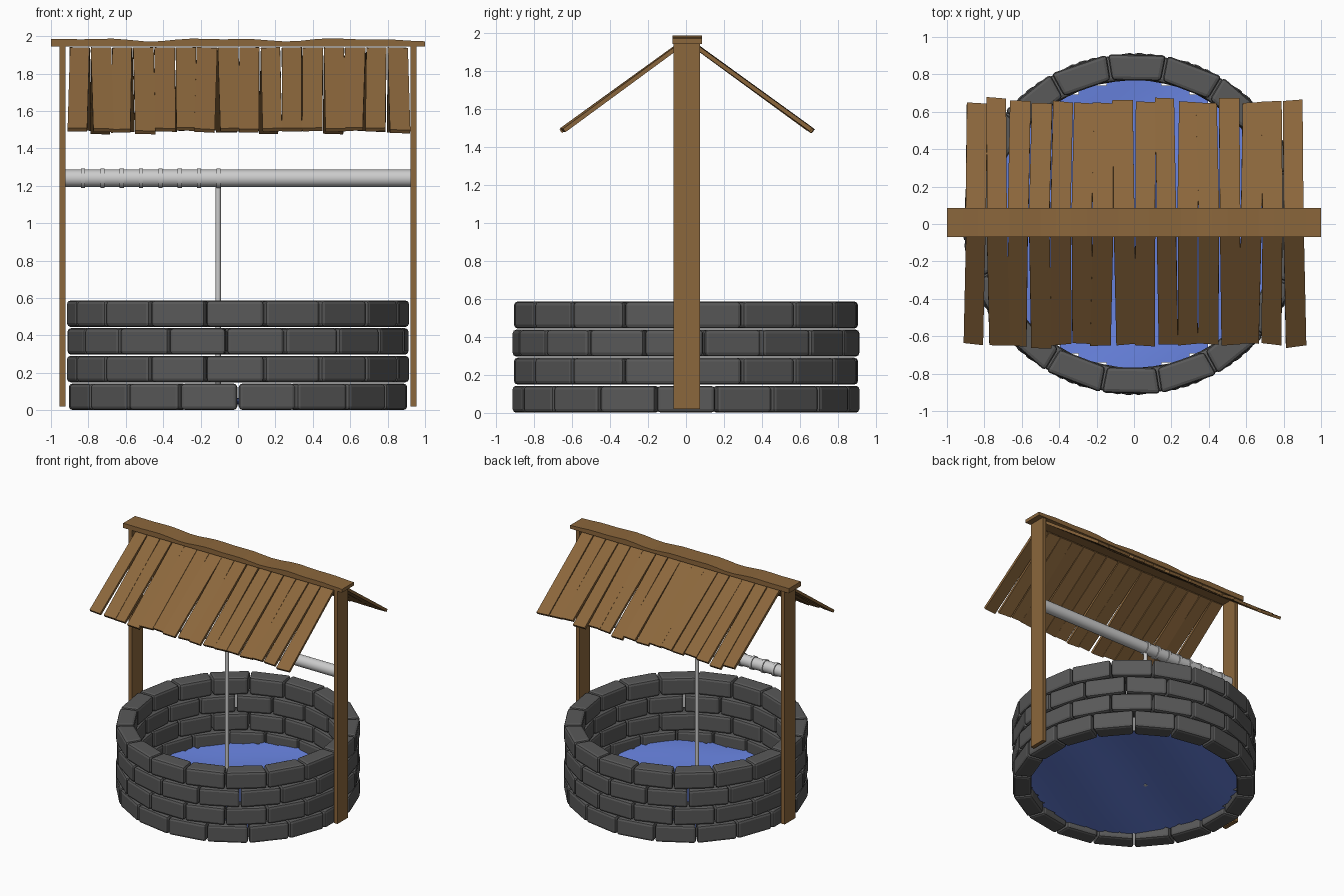
import bpy, bmesh, math, random
from mathutils import Matrix, Vector

random.seed(4)
if "Cube" in bpy.data.objects:
    bpy.data.objects.remove(bpy.data.objects["Cube"], do_unlink=True)


def material(name, colour):
    m = bpy.data.materials.new(name)
    m.use_nodes = True
    m.diffuse_color = (*colour, 1)
    m.node_tree.nodes["Principled BSDF"].inputs["Base Color"].default_value = (*colour, 1)
    return m


WOOD = material("brown wood", (0.26, 0.135, 0.045))
STONE = material("dark grey stone", (0.1, 0.1, 0.1))
METAL = material("pale grey", (0.6, 0.6, 0.6))
WATER = material("blue water", (0.14, 0.23, 0.75))


def finish(name, bm, mat):
    bmesh.ops.recalc_face_normals(bm, faces=bm.faces)
    mesh = bpy.data.meshes.new(name)
    bm.to_mesh(mesh)
    bm.free()
    mesh.materials.append(mat)
    obj = bpy.data.objects.new(name, mesh)
    bpy.context.collection.objects.link(obj)
    return obj


def add_box(bm, size, matrix):
    return bmesh.ops.create_cube(bm, size=1, matrix=matrix @ Matrix.Diagonal((*size, 1)))["verts"]


def cylinder(name, radius, length, centre, along_x, mat, sides=24):
    bm = bmesh.new()
    turn = Matrix.Rotation(math.pi / 2, 4, "Y") if along_x else Matrix()
    bmesh.ops.create_cone(bm, cap_ends=True, segments=sides, radius1=radius, radius2=radius,
                          depth=length, matrix=Matrix.Translation(centre) @ turn)
    obj = finish(name, bm, mat)
    for p in obj.data.polygons:
        p.use_smooth = len(p.vertices) == 4
    return obj


# Stone wall: four staggered rings of wedge-shaped blocks
BRICKS, INNER, OUTER, ROW = 18, 0.778, 0.918, 0.148
for row, shift in enumerate((0, 9, 16, 9)):
    bm = bmesh.new()
    z0, z1 = row * ROW + 0.001, row * ROW + 0.143
    for i in range(BRICKS):
        start = math.radians(shift - 90 + i * 360 / BRICKS)
        end = start + math.tau / BRICKS
        corners = []
        for r, a, sign in ((INNER, start, 1), (OUTER, start, 1), (OUTER, end, -1), (INNER, end, -1)):
            a += sign * 0.004 / r
            corners.append((r * math.cos(a), r * math.sin(a)))
        low = [bm.verts.new((x, y, z0)) for x, y in corners]
        high = [bm.verts.new((x, y, z1)) for x, y in corners]
        bm.faces.new(low)
        bm.faces.new(high)
        for k in range(4):
            n = (k + 1) % 4
            bm.faces.new((low[k], low[n], high[n], high[k]))
    ring = finish("stone_row_%d" % (row + 1), bm, STONE)
    bevel = ring.modifiers.new("worn edges", "BEVEL")
    bevel.width, bevel.segments = 0.02, 2

# Rippled water filling the bottom of the well
bm = bmesh.new()
bmesh.ops.create_grid(bm, x_segments=32, y_segments=32, size=0.79)
bmesh.ops.delete(bm, geom=[v for v in bm.verts if v.co.length > 0.81], context="VERTS")
for v in bm.verts:
    x, y = v.co.xy
    v.co.z = 0.05 + 0.014 * math.sin(5 * x + 2 * y) + 0.01 * math.sin(7 * y - 4 * x + 1)
water = finish("water", bm, WATER)
for p in water.data.polygons:
    p.use_smooth = True

# Posts
for side, label in ((1, "left"), (-1, "right")):
    bm = bmesh.new()
    add_box(bm, (0.032, 0.14, 1.93), Matrix.Translation((side * 0.938, 0.005, 0.985)))
    finish(label + "_post", bm, WOOD)

# Ridge beam with an uneven top
bm = bmesh.new()
sections = []
for i in range(25):
    x = -1 + i / 12
    top = 1.981 + 0.006 * math.sin(9 * x + 2.6) + 0.004 * math.sin(17 * x)
    sections.append([bm.verts.new((x, y, z)) for y, z in
                     ((-0.07, 1.945), (0.085, 1.945), (0.085, top), (-0.07, top))])
for a, b in zip(sections, sections[1:]):
    for k in range(4):
        n = (k + 1) % 4
        bm.faces.new((a[k], a[n], b[n], b[k]))
bm.faces.new(sections[0])
bm.faces.new(sections[-1])
finish("ridge_beam", bm, WOOD)

# Roof: two slopes of slightly crooked planks
PLANKS, PITCH = 16, math.radians(36)
for side, label in ((-1, "front"), (1, "back")):
    bm = bmesh.new()
    for i in range(PLANKS):
        x = -0.846 + i * 0.1133
        length = 0.735 + random.uniform(-0.012, 0.025)
        # Local y runs down the slope from the ridge
        slope = (Matrix.Translation((x, side * 0.05 + 0.005, 1.93)) @
                 Matrix.Rotation(-side * PITCH, 4, "X") @
                 Matrix.Rotation(random.uniform(-0.022, 0.022), 4, "Z") @
                 Matrix.Rotation(random.uniform(-0.06, 0.06), 4, "Y"))
        width = random.uniform(0.103, 0.111)
        verts = add_box(bm, (width, length, 0.022),
                        slope @ Matrix.Translation((0, side * length / 2, 0)))
        # Skew the eave end a little
        skew = random.uniform(-0.1, 0.1)
        for v in verts:
            if abs(v.co.y) > 0.4:
                v.co.y += skew * (v.co.x - x)
    finish(label + "_roof_planks", bm, WOOD)

# Windlass, rope turns and hanging rope
cylinder("windlass", 0.046, 1.85, (0, 0.005, 1.24), True, METAL, 32)
for i in range(8):
    cylinder("rope_turn_%d" % (i + 1), 0.053, 0.022, (-0.828 + i * 0.1033, 0.005, 1.24),
             True, METAL, 32)
cylinder("hanging_rope", 0.014, 1.16, (-0.106, 0.008, 0.63), False, METAL, 16)
